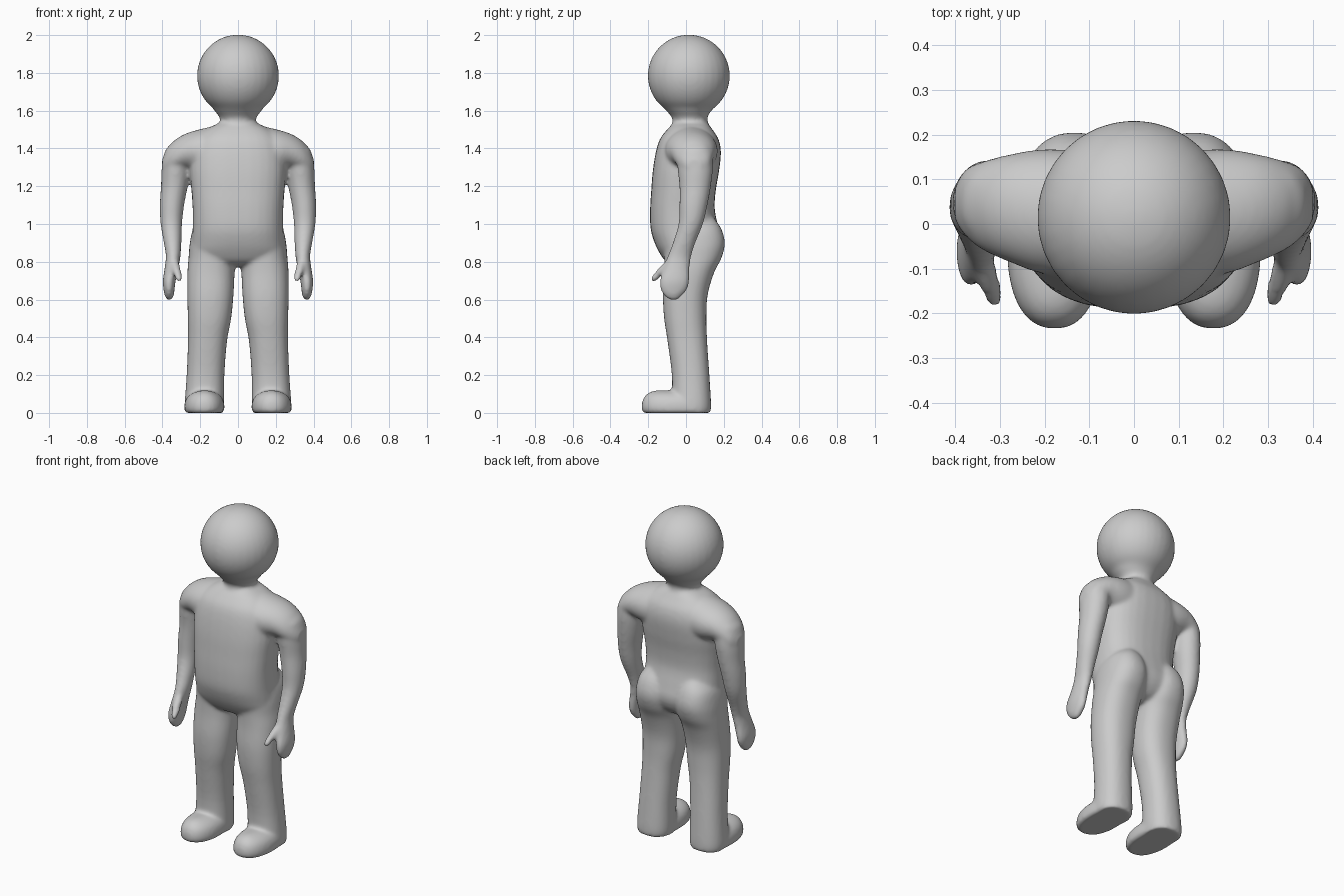
import bpy, bmesh, math
from mathutils import Vector

bm = bmesh.new()
SEG = 32


def smooth_rows(rows, steps=4):
    """Catmull-Rom interpolation between slice rows."""
    rows = [Vector(r) for r in rows]
    out = []
    for i in range(len(rows) - 1):
        p0, p1 = rows[max(i - 1, 0)], rows[i]
        p2, p3 = rows[i + 1], rows[min(i + 2, len(rows) - 1)]
        for s in range(steps):
            t = s / steps
            out.append(0.5 * (2 * p1 + (p2 - p0) * t + (2 * p0 - 5 * p1 + 4 * p2 - p3) * t * t
                              + (3 * p1 - p0 - 3 * p2 + p3) * t ** 3))
    return out + [rows[-1]]


def loft(rows, axis='z', power=2.0, side=1, steps=4):
    """Closed tube; each row is (position, min_a, max_a, min_b, max_b)."""
    rings = []
    for pos, a0, a1, b0, b1 in smooth_rows(rows, steps):
        ring = []
        for k in range(SEG):
            t = 2 * math.pi * k / SEG
            c, s = math.cos(t), math.sin(t)
            a = (a0 + a1) / 2 + (a1 - a0) / 2 * math.copysign(abs(c) ** (2 / power), c)
            b = (b0 + b1) / 2 + (b1 - b0) / 2 * math.copysign(abs(s) ** (2 / power), s)
            p = (a, b, pos) if axis == 'z' else (pos, a, b)
            ring.append(bm.verts.new((p[0] * side, p[1], p[2])))
        rings.append(ring)
    faces = [bm.faces.new(rings[0]), bm.faces.new(rings[-1])]
    for lo, hi in zip(rings, rings[1:]):
        for k in range(SEG):
            n = (k + 1) % SEG
            faces.append(bm.faces.new((lo[k], lo[n], hi[n], hi[k])))
    bmesh.ops.recalc_face_normals(bm, faces=faces)


# head and neck: (z, x min, x max, y min, y max)
head = []
for k in range(13):
    t = math.pi * (k + 0.15) / 15.5
    r = 0.217 * math.sin(t)
    head.append((1.785 + 0.217 * math.cos(t), -r, r, 0.015 - r, 0.015 + r))
head += [(1.60, -.125, .125, -.105, .135), (1.565, -.098, .098, -.075, .113),
         (1.54, -.095, .095, -.072, .115), (1.50, -.11, .11, -.08, .12),
         (1.42, -.12, .12, -.08, .12)]
loft(head, steps=3)

# torso
loft([(1.535, -.10, .10, -.065, .115), (1.50, -.17, .17, -.10, .14),
      (1.45, -.225, .225, -.138, .172), (1.38, -.25, .25, -.16, .185),
      (1.28, -.255, .255, -.176, .175), (1.18, -.247, .247, -.184, .158),
      (1.08, -.24, .24, -.190, .152), (0.98, -.24, .24, -.188, .172),
      (0.91, -.245, .245, -.170, .185), (0.85, -.245, .245, -.142, .17),
      (0.80, -.20, .20, -.105, .13), (0.775, -.09, .09, -.05, .07)], power=2.5)

for side in (1, -1):
    # leg and buttock
    loft([(1.04, .07, .18, -.05, .14), (0.98, .03, .235, -.10, .185),
          (0.90, .012, .255, -.12, .206), (0.82, .012, .262, -.115, .188),
          (0.74, .018, .268, -.115, .148), (0.62, .024, .268, -.122, .114),
          (0.50, .036, .266, -.116, .108), (0.38, .058, .265, -.098, .112),
          (0.20, .072, .272, -.075, .124), (0.05, .073, .282, -.075, .133),
          (0.0, .078, .278, -.072, .130)], power=2.3, side=side)
    # foot
    loft([(0.0, .082, .275, -.222, .125), (0.012, .073, .283, -.233, .132),
          (0.045, .072, .284, -.235, .132), (0.08, .084, .272, -.224, .12),
          (0.105, .112, .244, -.20, .09), (0.119, .15, .205, -.165, .05)],
         power=2.3, side=side)
    # shoulder, sliced along x: (x, y min, y max, z min, z max)
    loft([(0.0, -.09, .13, 1.25, 1.53), (0.10, -.105, .16, 1.25, 1.522),
          (0.20, -.112, .168, 1.27, 1.502), (0.28, -.085, .156, 1.29, 1.477),
          (0.34, -.058, .14, 1.27, 1.44), (0.38, -.025, .12, 1.26, 1.39),
          (0.402, .01, .08, 1.28, 1.34)], axis='x', side=side)
    # arm and hand
    loft([(1.43, .28, .345, .0, .11), (1.39, .25, .385, -.045, .135),
          (1.30, .252, .404, -.045, .143), (1.20, .266, .408, -.035, .132),
          (1.10, .285, .414, -.035, .114), (1.00, .296, .410, -.04, .09),
          (0.90, .300, .393, -.07, .05), (0.83, .304, .382, -.097, .028),
          (0.77, .315, .388, -.118, .02), (0.70, .330, .398, -.140, .019),
          (0.65, .336, .394, -.135, .005), (0.615, .342, .386, -.11, -.025),
          (0.598, .355, .375, -.085, -.045)], side=side)
    # thumb
    loft([(0.81, .315, .36, -.10, -.05), (0.77, .305, .353, -.142, -.085),
          (0.73, .296, .338, -.176, -.123), (0.708, .296, .33, -.188, -.146),
          (0.694, .303, .322, -.182, -.163)], side=side)

mesh = bpy.data.meshes.new("body")
bm.to_mesh(mesh)
bm.free()
body = bpy.data.objects.new("body", mesh)
bpy.context.collection.objects.link(body)
bpy.context.view_layer.objects.active = body
body.select_set(True)

# fuse the parts into one soft skin
remesh = body.modifiers.new("fuse", 'REMESH')
remesh.mode = 'VOXEL'
remesh.voxel_size = 0.01
soften = body.modifiers.new("soften", 'SMOOTH')
soften.factor = 0.5
soften.iterations = 10
for m in ("fuse", "soften"):
    bpy.ops.object.modifier_apply(modifier=m)

grey = bpy.data.materials.new("plain grey")
grey.diffuse_color = (0.6, 0.6, 0.6, 1)
body.data.materials.clear()
body.data.materials.append(grey)
for p in body.data.polygons:
    p.use_smooth = True
    p.material_index = 0
